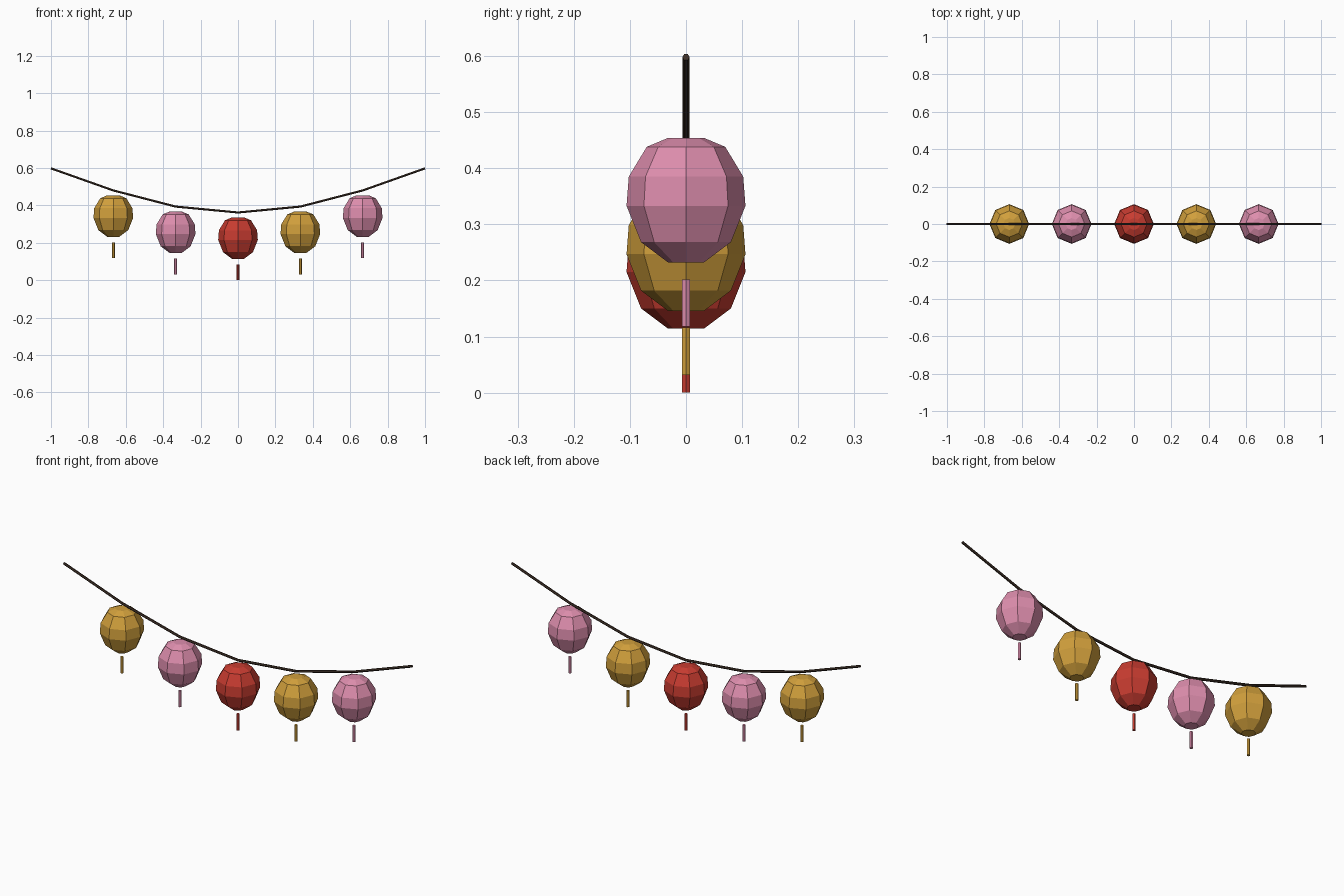
import bpy, bmesh, math
from mathutils import Vector

cube = bpy.data.objects.get("Cube")
if cube:
    bpy.data.objects.remove(cube, do_unlink=True)


def material(name, rgb):
    m = bpy.data.materials.new(name)
    m.use_nodes = True
    m.diffuse_color = (*rgb, 1)
    m.node_tree.nodes["Principled BSDF"].inputs["Base Color"].default_value = (*rgb, 1)
    return m


gold = material("gold paper", (0.64, 0.35, 0.045))
pink = material("pink paper", (0.73, 0.27, 0.42))
red = material("red paper", (0.58, 0.045, 0.03))
brown = material("brown cord", (0.05, 0.03, 0.02))


def loft(name, rings, mat, location=(0, 0, 0)):
    """Skin a list of equal vertex rings and cap both ends."""
    bm = bmesh.new()
    loops = [[bm.verts.new(p) for p in ring] for ring in rings]
    n = len(loops[0])
    for low, high in zip(loops, loops[1:]):
        for i in range(n):
            j = (i + 1) % n
            bm.faces.new((low[i], low[j], high[j], high[i]))
    bm.faces.new(loops[0][::-1])
    bm.faces.new(loops[-1])
    bmesh.ops.recalc_face_normals(bm, faces=bm.faces)
    mesh = bpy.data.meshes.new(name)
    bm.to_mesh(mesh)
    bm.free()
    mesh.materials.append(mat)
    obj = bpy.data.objects.new(name, mesh)
    obj.location = location
    bpy.context.collection.objects.link(obj)
    return obj


def lathe(name, profile, sides, mat, location):
    angles = [math.tau * i / sides for i in range(sides)]
    rings = [[(r * math.cos(a), r * math.sin(a), z) for a in angles] for r, z in profile]
    return loft(name, rings, mat, location)


# Sagging cord made of straight segments
SEGMENTS = 6
SAG = 0.236
points = [Vector((-1 + 2 * i / SEGMENTS, 0, 0.598 - SAG * math.sin(math.pi * i / SEGMENTS)))
          for i in range(SEGMENTS + 1)]
cord_rings = []
for i, p in enumerate(points):
    along = (points[min(i + 1, SEGMENTS)] - points[max(i - 1, 0)]).normalized()
    up = Vector((-along.z, 0, along.x))
    side = Vector((0, 1, 0))
    cord_rings.append([p + 0.0065 * (math.cos(a) * side + math.sin(a) * up)
                       for a in [math.tau * k / 6 for k in range(6)]])
loft("cord", cord_rings, brown)

# Lanterns and tassels hung below each inner cord point (radius, height)
lantern_profile = [(0.032, -0.248), (0.08, -0.212), (0.106, -0.147),
                   (0.102, -0.095), (0.07, -0.042), (0.032, -0.026)]
tassel_profile = [(0.008, -0.362), (0.008, -0.278)]
colours = [gold, pink, red, gold, pink]
for i, (p, mat) in enumerate(zip(points[1:-1], colours), 1):
    lathe(f"lantern_{i}", lantern_profile, 8, mat, p)
    lathe(f"tassel_{i}", tassel_profile, 6, mat, p)
